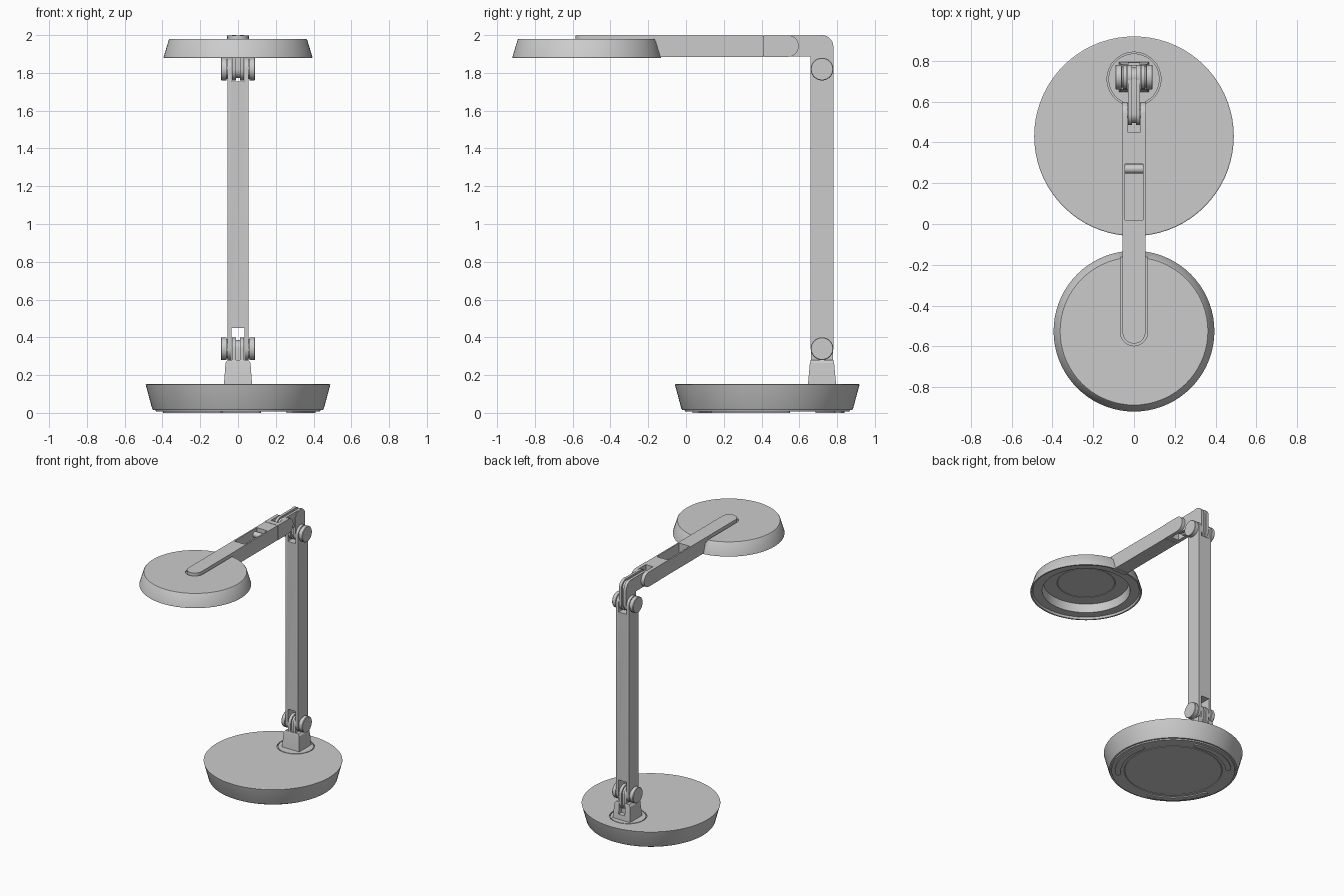
import bpy, bmesh
from math import sin, cos, pi, radians
from mathutils import Matrix

if "Cube" in bpy.data.objects:
    bpy.data.objects.remove(bpy.data.objects["Cube"])


def finish(name, bm, smooth=True):
    bmesh.ops.recalc_face_normals(bm, faces=bm.faces[:])
    mesh = bpy.data.meshes.new(name)
    bm.to_mesh(mesh)
    bm.free()
    ob = bpy.data.objects.new(name, mesh)
    bpy.context.collection.objects.link(ob)
    if smooth:
        shade(ob)
    return ob


def activate(ob):
    bpy.ops.object.select_all(action='DESELECT')
    ob.select_set(True)
    bpy.context.view_layer.objects.active = ob


def shade(ob):
    activate(ob)
    bpy.ops.object.shade_smooth_by_angle(angle=radians(30))


def lathe(name, profile, loc=(0, 0, 0), axis='Z', segs=72):
    """Revolve (radius, height) points; axis 'X' lays the result along x."""
    bm = bmesh.new()
    vs = [bm.verts.new((r, 0, z)) for r, z in profile]
    edges = [bm.edges.new(p) for p in zip(vs, vs[1:])]
    bmesh.ops.spin(bm, geom=vs + edges, cent=(0, 0, 0), axis=(0, 0, 1),
                   angle=2 * pi, steps=segs, use_merge=True)
    bmesh.ops.remove_doubles(bm, verts=bm.verts[:], dist=1e-5)
    m = Matrix.Translation(loc)
    if axis == 'X':
        m = m @ Matrix.Rotation(pi / 2, 4, 'Y')
    bm.transform(m)
    return finish(name, bm)


def prism(name, outline, axis, lo, hi):
    """Extrude a 2D outline: axis 'X' takes (y, z) points, 'Z' takes (x, y)."""
    bm = bmesh.new()
    put = (lambda p, h: (h, p[0], p[1])) if axis == 'X' else (lambda p, h: (p[0], p[1], h))
    a = [bm.verts.new(put(p, lo)) for p in outline]
    b = [bm.verts.new(put(p, hi)) for p in outline]
    bm.faces.new(a)
    bm.faces.new(b)
    n = len(a)
    for i in range(n):
        bm.faces.new((a[i], a[(i + 1) % n], b[(i + 1) % n], b[i]))
    return finish(name, bm)


def arc(cx, cy, r, a0, a1, n=14):
    return [(cx + r * cos(radians(a0 + (a1 - a0) * i / n)),
             cy + r * sin(radians(a0 + (a1 - a0) * i / n))) for i in range(n + 1)]


def vertical_pill(c, lo, hi, r):
    return arc(c, hi, r, 0, 180) + arc(c, lo, r, 180, 360)


def horizontal_pill(lo, hi, c, r):
    return arc(hi, c, r, -90, 90) + arc(lo, c, r, 90, 270)


def box(name, x, y, z):
    return prism(name, [(x[0], y[0]), (x[1], y[0]), (x[1], y[1]), (x[0], y[1])], 'Z', *z)


def cut(ob, cutter, op='DIFFERENCE'):
    mod = ob.modifiers.new("cut", 'BOOLEAN')
    mod.operation, mod.object, mod.solver = op, cutter, 'EXACT'
    activate(ob)
    bpy.ops.object.modifier_apply(modifier=mod.name)
    bpy.data.objects.remove(cutter)
    shade(ob)


PY, LOW, TOP = 0.72, 0.34, 1.82      # post joints
FY, FZ = 0.54, 1.942                 # arm joint
HY = -0.525                          # lamp head centre

# Base with a seam ring around the pedestal
base = lathe("base", [(0, .008), (.34, .008), (.343, .014), (.346, .008), (.435, .008),
                      (.438, .016), (.45, .016), (.455, .024), (.487, .143), (.489, .149),
                      (.484, .152), (0, .152)], (0, .43, 0))
cut(base, lathe("seam_cutter", [(.125, .14), (.132, .14), (.132, .17), (.125, .17), (.125, .14)],
                (0, PY - .01, 0)))

# Three curved rubber feet under the base
for i in range(3):
    mid = 105 + 120 * i
    a, b = mid - 30, mid + 30
    ends = [(.39 * cos(radians(t)), .43 + .39 * sin(radians(t))) for t in (a, b)]
    outline = (arc(0, .43, .41, a, b, 20) + arc(*ends[1], .02, b, b + 180, 8)[1:-1]
               + arc(0, .43, .37, b, a, 20) + arc(*ends[0], .02, a + 180, a + 360, 8)[1:-1])
    prism("foot_pad_%d" % (i + 1), outline, 'Z', 0, .012)

# Tapered pedestal with a notch at the back
bm = bmesh.new()
rings = [[bm.verts.new((sx * hx, PY + sy * hy, z))
          for sx, sy in ((-1, -1), (1, -1), (1, 1), (-1, 1))]
         for hx, hy, z in ((.075, .075, .145), (.066, .064, .265), (.055, .06, .28))]
bm.faces.new(rings[0])
bm.faces.new(rings[-1])
for lo, hi in zip(rings, rings[1:]):
    for i in range(4):
        j = (i + 1) % 4
        bm.faces.new((lo[i], lo[j], hi[j], hi[i]))
pedestal = finish("pedestal", bm)
cut(pedestal, box("notch_cutter", (-.026, .026), (.755, .82), (.19, .3)))

# Upright post, slotted at both ends for the tongues
post = prism("post", vertical_pill(PY, LOW, TOP, .06), 'X', -.055, .055)
cut(post, box("low_slot_cutter", (-.034, .034), (.6, .85), (.2, .45)))
cut(post, box("top_slot_cutter", (-.034, .034), (.6, .85), (1.755, 1.95)))

# Tongues: paired plates with a recessed core between them
for s, side in ((-1, "left"), (1, "right")):
    x = sorted((s * .01, s * .032))
    prism("pedestal_tongue_" + side, vertical_pill(PY, .27, LOW, .058), 'X', *x)
    prism("elbow_upright_" + side, vertical_pill(PY, TOP, 1.94, .06), 'X', *x)
    x = sorted((s * .01, s * .029))
    prism("elbow_forward_" + side, horizontal_pill(FY, PY, FZ, .056), 'X', *x)
prism("pedestal_tongue_core", vertical_pill(PY, .27, LOW, .046), 'X', -.012, .012)
prism("elbow_upright_core", vertical_pill(PY, TOP, 1.94, .047), 'X', -.012, .012)
prism("elbow_forward_core", horizontal_pill(FY, PY, FZ, .044), 'X', -.012, .012)

# Hinge knobs on both post joints
for z, level in ((LOW, "lower"), (TOP, "upper")):
    for s, side in ((-1, "left"), (1, "right")):
        lathe("%s_knob_%s" % (level, side),
              [(0, s * .05), (.052, s * .05), (.052, s * .06), (.06, s * .062), (.06, s * .087),
               (.057, s * .091), (0, s * .091)], (0, PY, z), 'X', 40)

# Forward arm: front section with a top recess, rear section forked
front = box("arm_front", (-.056, .056), (-.17, .408), (1.885, 1.998))
cut(front, box("recess_cutter", (-.045, .045), (.02, .295), (1.925, 2.1)))
lathe("recess_pin", [(0, -.05), (.022, -.05), (.022, .05), (0, .05)], (0, .27, 1.955), 'X', 24)
rear = prism("arm_fork", arc(FY, FZ, .057, -90, 90) + [(.41, 1.999), (.41, 1.885)],
             'X', -.058, .058)
cut(rear, box("fork_slot_cutter", (-.031, .031), (.45, .7), (1.8, 2.1)))
box("arm_joint_core", (-.05, .05), (.40, .42), (1.89, 1.994))

# Hinge pin through the fork
lathe("fork_pin", [(0, -.057), (.02, -.057), (.02, .057), (0, .057)], (0, FY, FZ), 'X', 24)

# Lamp head: open shade with a groove around the inset arm tip
head = lathe("lamp_head", [(0, 1.958), (.2, 1.958), (.203, 1.962), (.206, 1.958), (.3, 1.958),
                           (.31, 1.895), (.375, 1.895), (.382, 1.88), (.393, 1.88),
                           (.394, 1.884), (.366, 1.976), (.362, 1.98), (0, 1.98)], (0, HY, 0))
cut(head, prism("groove_cutter", arc(0, -.53, .067, 180, 360) + [(.067, -.1), (-.067, -.1)],
                'Z', 1.967, 2.1))
prism("arm_tip", arc(0, -.53, .056, 180, 360) + [(.056, -.16), (-.056, -.16)], 'Z', 1.964, 1.998)
